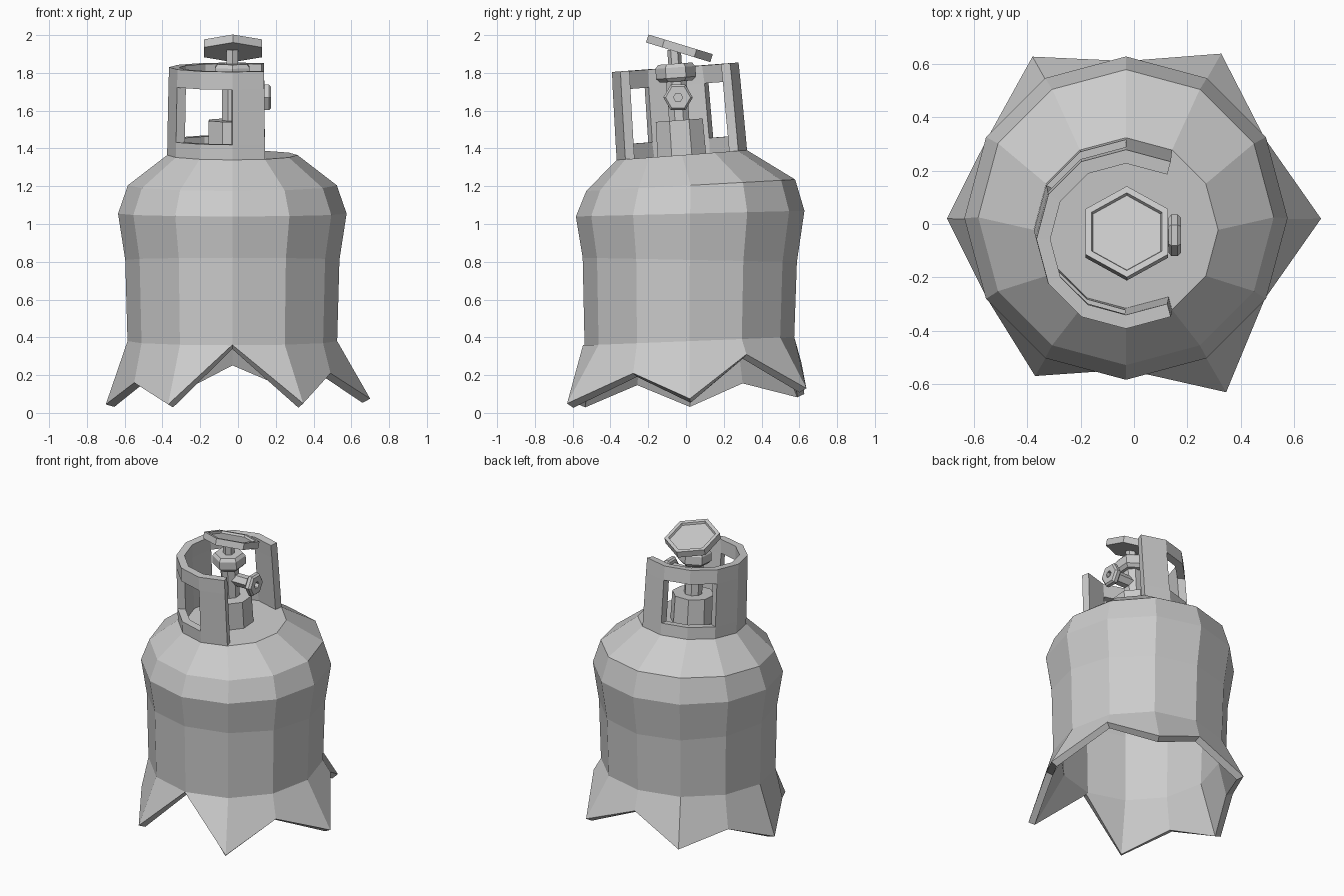
import bpy
from math import cos, sin, pi, radians
from mathutils import Matrix, Vector

cube = bpy.data.objects.get("Cube")
if cube:
    bpy.data.objects.remove(cube, do_unlink=True)

grey = bpy.data.materials.new("plain grey")
grey.use_nodes = True
grey.diffuse_color = (0.6, 0.6, 0.6, 1)
grey.node_tree.nodes["Principled BSDF"].inputs["Base Color"].default_value = (0.6, 0.6, 0.6, 1)

SIDES = 12


def make(name, verts, faces, thickness=0):
    mesh = bpy.data.meshes.new(name)
    mesh.from_pydata(verts, [], faces)
    mesh.materials.append(grey)
    ob = bpy.data.objects.new(name, mesh)
    bpy.context.collection.objects.link(ob)
    if thickness:
        mod = ob.modifiers.new("wall", 'SOLIDIFY')
        mod.thickness = thickness
        mod.offset = -1
        mod.use_even_offset = True
    return ob


def ring(r, z, cx, cy, slope, n=SIDES, turn=0):
    """Horizontal ring of points, sloping along y."""
    pts = []
    for i in range(n):
        a = 2 * pi * i / n + turn
        pts.append((cx + r * cos(a), cy + r * sin(a), z + slope * r * sin(a)))
    return pts


def turned(name, profile, n, turn, matrix):
    """Faceted solid from (radius, height) pairs, capped at both ends."""
    verts, faces = [], []
    for r, z in profile:
        verts += [matrix @ Vector(p) for p in ring(r, z, 0, 0, 0, n, turn)]
    for k in range(len(profile) - 1):
        for i in range(n):
            j = (i + 1) % n
            faces.append((k * n + i, k * n + j, k * n + n + j, k * n + n + i))
    last = (len(profile) - 1) * n
    faces.append(tuple(reversed(range(n))))
    faces.append(tuple(range(last, last + n)))
    return make(name, verts, faces)


# Tank shell: torn lower edge, then dented rings up to the dome
torn_edge = [(.73, .075), (.6, .31), (.713, .13), (.59, .27), (.7, .1), (.6, .17),
             (.67, .045), (.6, .16), (.68, .045), (.565, .36), (.75, .05), (.6, .21)]
verts = []
for i, (r, z) in enumerate(torn_edge):
    a = 2 * pi * i / SIDES
    verts.append((-.03 + r * cos(a), .02 + r * sin(a), z))
for r, z, cy, slope in [(.555, .38, .018, .04), (.567, .81, .02, -.02),
                        (.605, 1.055, .022, .025), (.553, 1.205, .025, .055),
                        (.345, 1.365, -.022, .075)]:
    verts += ring(r, z, -.03, cy, slope)
faces = []
for k in range(5):
    for i in range(SIDES):
        j = (i + 1) % SIDES
        faces.append((k * SIDES + i, k * SIDES + j, (k + 1) * SIDES + j, (k + 1) * SIDES + i))
faces.append(tuple(range(5 * SIDES, 6 * SIDES)))
make("tank_shell", verts, faces, .045)

# Collar: open on one side, with two windows
levels = [(.345, 0), (.344, .08), (.338, .37), (.335, .465)]
verts = []
for r, h in levels:
    verts += ring(r, 1.365 + h, -.03, -.022 - .075 * h, .075)
faces = []
for k in range(3):
    for i in range(2, 10):
        if k == 1 and i in (3, 4, 7, 8):
            continue
        faces.append((k * SIDES + i, k * SIDES + i + 1,
                      (k + 1) * SIDES + i + 1, (k + 1) * SIDES + i))
make("collar", verts, faces, .05)

# Valve: base, stem, top nut and spindle on the tilted axis
axis = Matrix.Translation((-.03, -.022, 1.36)) @ Matrix.Rotation(radians(4.2), 4, 'X')
turned("valve_base", [(.14, -.02), (.135, .19)], 8, pi / 8, axis)
turned("valve_stem", [(.058, .18), (.06, .41)], 8, pi / 8, axis)
turned("top_nut", [(.085, .395), (.106, .415), (.106, .47), (.09, .49)], 6, pi / 6, axis)
turned("spindle", [(.036, .48), (.036, .565)], 6, pi / 6, axis)

# Handwheel: tilted hexagon with a shallow dished top
wheel = Matrix.Translation((-.027, -.035, 1.93)) @ Matrix.Rotation(radians(-17), 4, 'X')
turned("handwheel", [(.178, -.022), (.178, .022), (.152, .022), (.146, .008)], 6, pi / 6, wheel)

# Side outlet pointing out of the collar opening
side = Matrix.Translation((0, -.042, 1.67)) @ Matrix.Rotation(pi / 2, 4, 'Y')
turned("outlet_pipe", [(.042, -.04), (.042, .145)], 6, pi / 6, side)
turned("outlet_nut", [(.066, .13), (.078, .14), (.078, .163), (.066, .175),
                      (.024, .175), (.024, .15)], 6, pi / 6, side)
